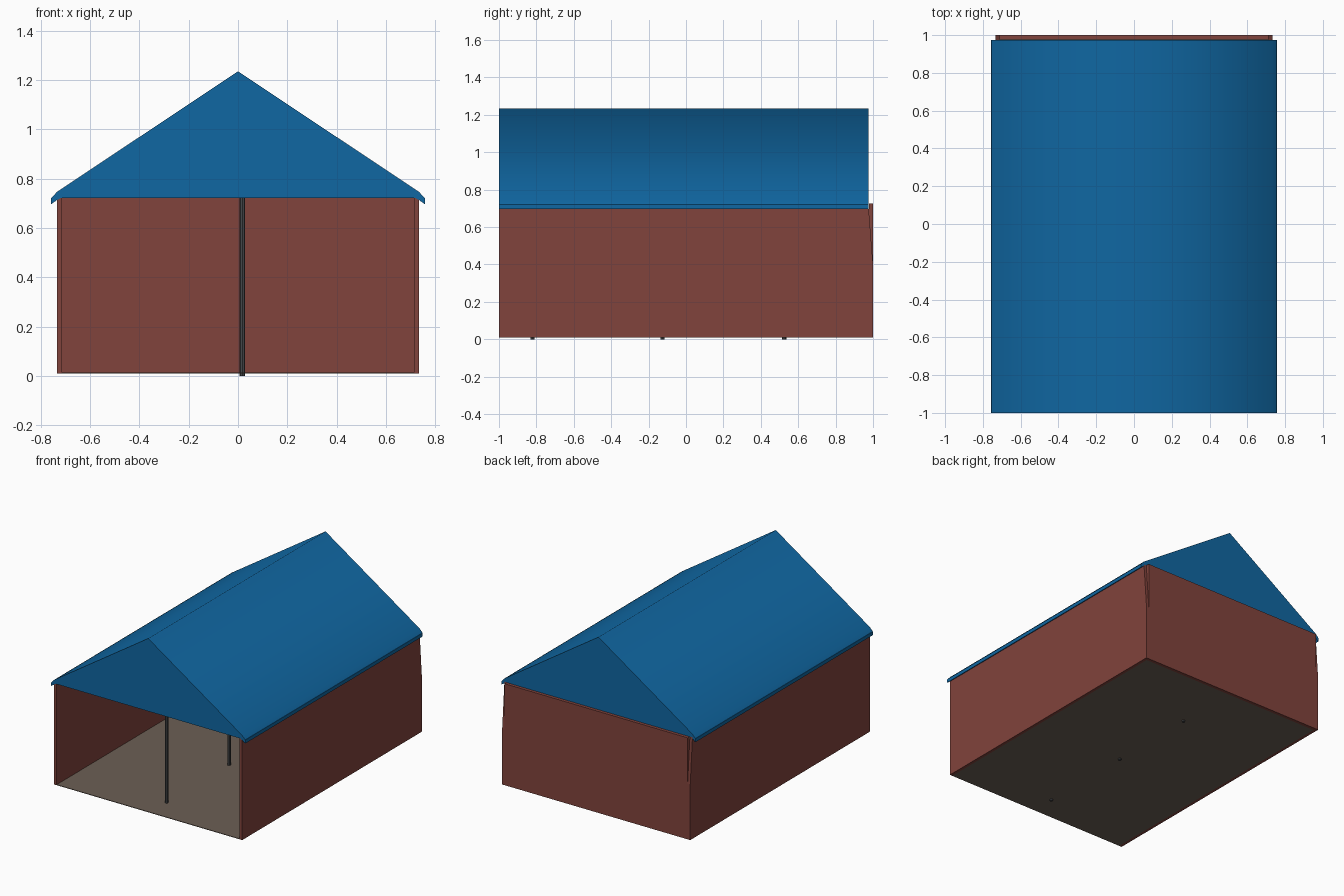
import bpy
from mathutils import Matrix

if "Cube" in bpy.data.objects:
    bpy.data.objects.remove(bpy.data.objects["Cube"])


def material(name, r, g, b):
    m = bpy.data.materials.new(name)
    m.diffuse_color = (r, g, b, 1)
    m.use_nodes = True
    m.node_tree.nodes["Principled BSDF"].inputs["Base Color"].default_value = m.diffuse_color
    return m


blue = material("blue_canvas", 0.005, 0.135, 0.36)
red = material("red_canvas", 0.22, 0.056, 0.045)
tan = material("groundsheet", 0.15, 0.115, 0.09)
steel = material("dark_pole", 0.06, 0.065, 0.07)


def mesh(name, verts, faces, mat, smooth=False):
    me = bpy.data.meshes.new(name)
    me.from_pydata(verts, [], faces)
    me.polygons.foreach_set("use_smooth", [smooth] * len(faces))
    me.materials.append(mat)
    ob = bpy.data.objects.new(name, me)
    bpy.context.collection.objects.link(ob)
    return ob


def prism(name, pts, place, a, b, mat):
    """Extrude a closed profile from a to b; place(u, v, w) gives xyz."""
    n = len(pts)
    verts = [place(u, v, w) for w in (a, b) for u, v in pts]
    faces = [(i, (i + 1) % n, n + (i + 1) % n, n + i) for i in range(n)]
    faces += [tuple(range(n))[::-1], tuple(range(n, 2 * n))]
    ob = mesh(name, verts, faces, mat)
    bpy.context.view_layer.objects.active = ob
    bpy.ops.object.mode_set(mode='EDIT')
    bpy.ops.mesh.select_all(action='SELECT')
    bpy.ops.mesh.normals_make_consistent(inside=False)
    bpy.ops.object.mode_set(mode='OBJECT')
    return ob


Y0, Y1 = -1.0, 0.975

# Roof sheet, softly shaded over the ridge and down to the eaves
half = [(0.757, 0.72), (0.732, 0.748)]
profile = [(-x, z) for x, z in half] + [(0, 1.235)] + half[::-1]
n = len(profile)
mesh("roof", [(x, y, z) for y in (Y0, Y1) for x, z in profile],
     [(i, i + n, i + n + 1, i + 1) for i in range(n - 1)], blue, True)

# Gable ends
for name, y in (("front_gable", Y0), ("back_gable", Y1)):
    pts = [(-0.757, 0.722)] + profile[1:4] + [(0.757, 0.722)]
    mesh(name, [(x, y, z) for x, z in pts],
         [(4, 3, 2, 1, 0) if y > 0 else (0, 1, 2, 3, 4)], blue)

# Eave flaps hanging over the side walls
for side, s in (("left", -1), ("right", 1)):
    prism(side + "_eave_flap",
          [(s * 0.757, 0.722), (s * 0.757, 0.697), (s * 0.733, 0.714), (s * 0.715, 0.724)],
          lambda u, v, w: (u, w, v), Y0, Y1, blue)

# Side walls, back edge slanting in near the top
for side, s in (("left", -1), ("right", 1)):
    prism(side + "_wall",
          [(-1, 0.01), (1, 0.01), (1, 0.4), (0.975, 0.725), (-1, 0.725)],
          lambda u, v, w: (w, u, v), s * 0.713, s * 0.733, red)

# Back wall
prism("back_wall", [(-0.713, 0.01), (0.713, 0.01), (0.713, 0.725), (-0.713, 0.725)],
      lambda u, v, w: (u, w, v), 0.978, 1.0, red)

# Groundsheet
prism("floor", [(-0.713, -1), (0.713, -1), (0.713, 0.978), (-0.713, 0.978)],
      lambda u, v, w: (u, v, w), 0.01, 0.014, tan)

# Centre poles under the ridge
for i, y in enumerate((-0.82, -0.125, 0.525)):
    bpy.ops.mesh.primitive_cylinder_add(vertices=8, radius=0.011, depth=1.2,
                                        location=(0.018, y, 0.6))
    pole = bpy.context.object
    pole.name = f"centre_pole_{i + 1}"
    pole.data.materials.append(steel)
